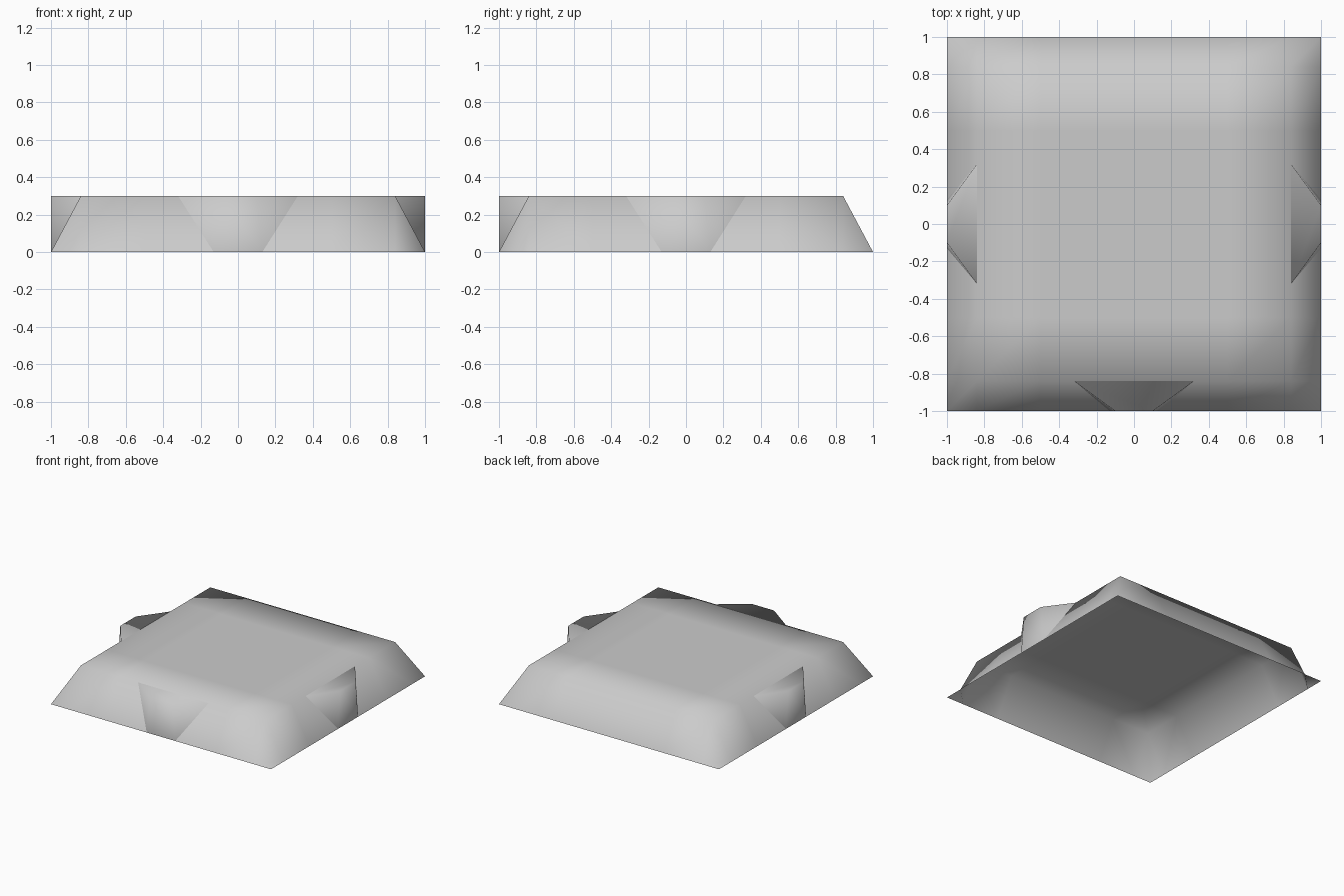
import bpy
import bmesh
import math
from mathutils import Matrix

cube = bpy.data.objects.get("Cube")
if cube:
    bpy.data.objects.remove(cube, do_unlink=True)

HEIGHT = 0.3      # height of the raised top
TOP = 0.84        # half width of the top
INNER = 0.5       # half width of the level middle

grey = bpy.data.materials.new("light_grey")
grey.use_nodes = True
colour = (0.6, 0.6, 0.6, 1)
grey.diffuse_color = colour
bsdf = next(n for n in grey.node_tree.nodes if n.type == 'BSDF_PRINCIPLED')
bsdf.inputs["Base Color"].default_value = colour
bsdf.inputs["Roughness"].default_value = 0.8


def finish(bm, name):
    """Turn a bmesh into a smooth shaded object."""
    for face in bm.faces:
        face.smooth = True
    mesh = bpy.data.meshes.new(name)
    bm.to_mesh(mesh)
    bm.free()
    mesh.materials.append(grey)
    obj = bpy.data.objects.new(name, mesh)
    bpy.context.collection.objects.link(obj)
    return obj


# Sloped tile, open underneath: a grid whose outer ring drops to the ground
bm = bmesh.new()
bmesh.ops.create_grid(bm, x_segments=5, y_segments=5, size=1)
steps = {5: 1, 3: TOP, 1: INNER}
for v in bm.verts:
    ring = [round(abs(c) * 5) for c in v.co.xy]
    outer = max(ring) == 5
    for axis in range(2):
        size = steps[ring[axis]]
        v.co[axis] = math.copysign(size, v.co[axis])
    v.co.z = 0 if outer else HEIGHT
finish(bm, "tile_body")


def make_spout(name, angle):
    """Wedge with a level top that narrows to an upright end."""
    bm = bmesh.new()
    sides = []
    for s in (-1, 1):
        sides.append([bm.verts.new(p) for p in (
            (s * 0.32, -TOP, HEIGHT), (s * 0.1, -1, HEIGHT), (s * 0.13, -1, 0))])
    (a, b, c), (d, e, f) = sides
    bm.faces.new((a, b, e, d))
    bm.faces.new((b, c, f, e))
    bm.faces.new((a, c, b))
    bm.faces.new((d, e, f))
    bmesh.ops.rotate(bm, verts=bm.verts, cent=(0, 0, 0),
                     matrix=Matrix.Rotation(angle, 3, 'Z'))
    return finish(bm, name)


# Spouts on three sides; the back stays plain
make_spout("front_spout", 0)
make_spout("left_spout", math.pi / 2)
make_spout("right_spout", -math.pi / 2)
